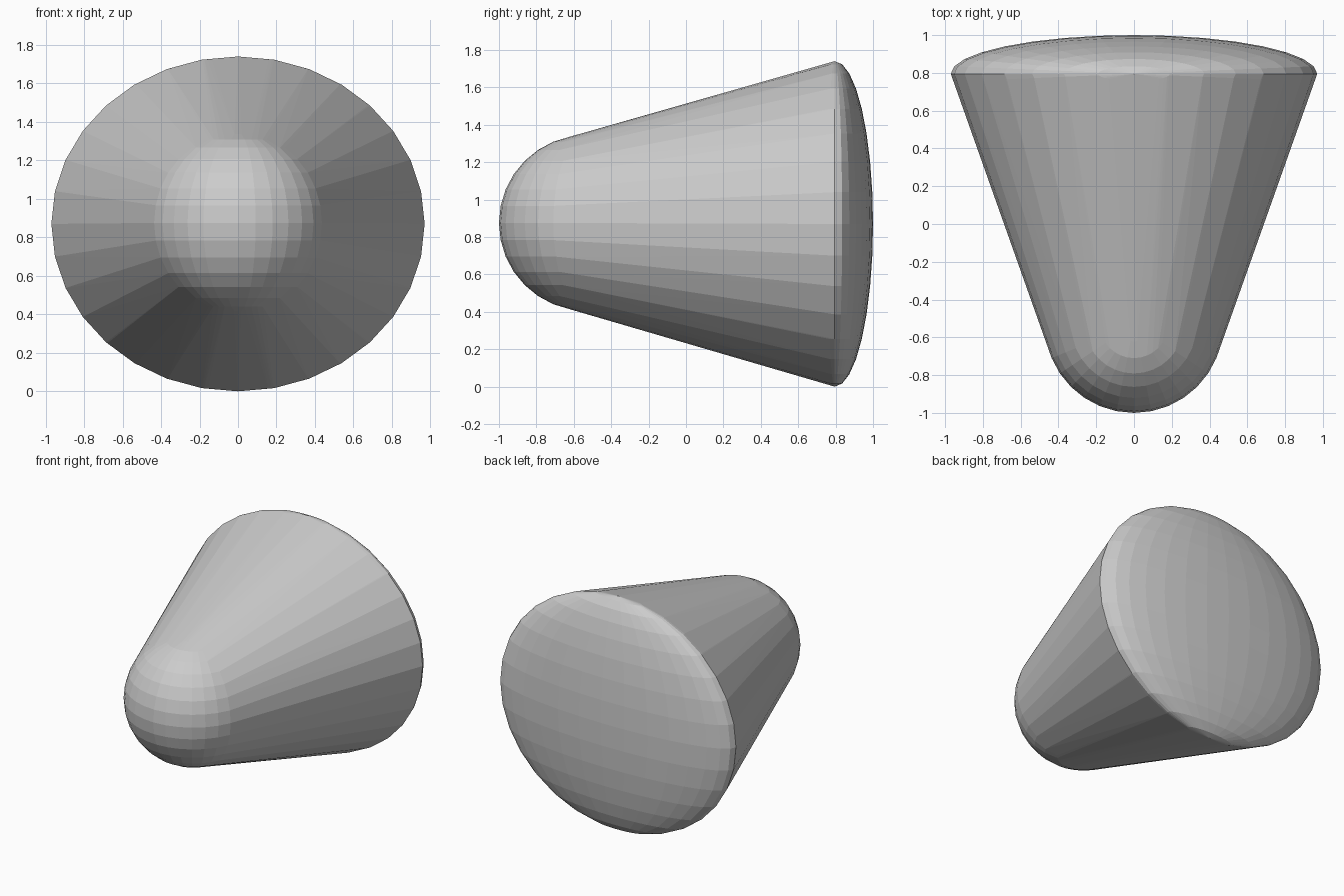
import bpy, bmesh
from mathutils import Matrix, Vector

if "Cube" in bpy.data.objects:
    bpy.data.objects.remove(bpy.data.objects["Cube"])


def add_ball(bm, centre, radii):
    """Faceted ellipsoid with its poles on z."""
    m = Matrix.Translation(Vector(centre)) @ Matrix.Diagonal((*radii, 1))
    bmesh.ops.create_uvsphere(bm, u_segments=32, v_segments=16, radius=1, matrix=m)


bm = bmesh.new()
add_ball(bm, (0, -0.53, 0.875), (0.472, 0.47, 0.47))   # rounded nose
add_ball(bm, (0, 0.795, 0.87), (0.97, 0.205, 0.87))    # shallow domed back

# Keep only the points, then stretch a tapered skin around both ends
bmesh.ops.delete(bm, geom=bm.edges[:], context='EDGES_FACES')
hull = bmesh.ops.convex_hull(bm, input=bm.verts[:])
loose = [v for v in bm.verts if not v.link_faces]
bmesh.ops.delete(bm, geom=loose, context='VERTS')
bmesh.ops.dissolve_limit(bm, angle_limit=0.005, verts=bm.verts[:], edges=bm.edges[:])
bmesh.ops.recalc_face_normals(bm, faces=bm.faces[:])

mesh = bpy.data.meshes.new("tapered_body")
bm.to_mesh(mesh)
bm.free()
body = bpy.data.objects.new("tapered_body", mesh)
bpy.context.collection.objects.link(body)
